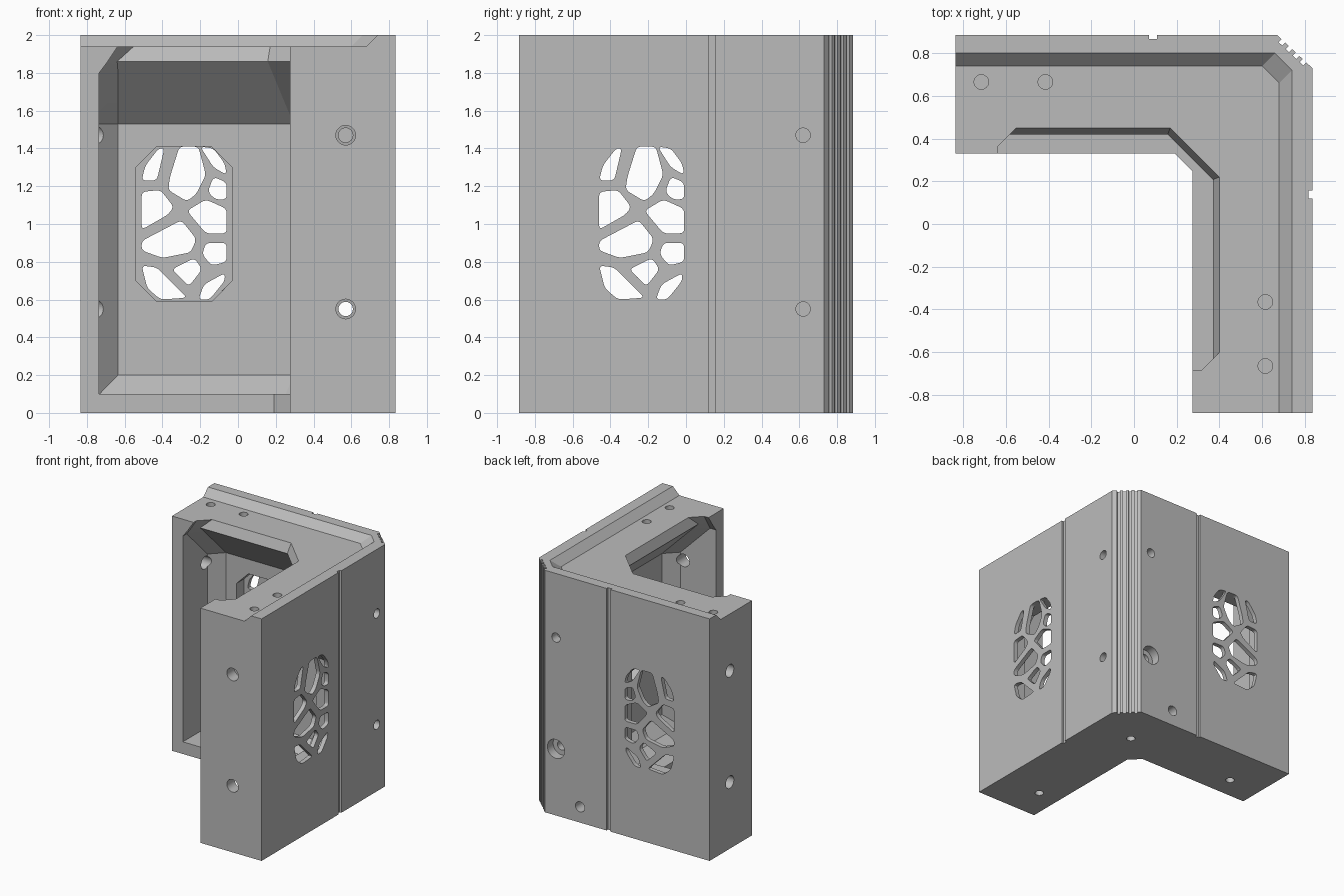
import bpy, bmesh
from math import cos, sin, tau, radians
from mathutils import Vector, Matrix

old = bpy.data.objects.get("Cube")
if old:
    bpy.data.objects.remove(old, do_unlink=True)

grey = bpy.data.materials.new("warm_grey_plastic")
grey.use_nodes = True
colour = (0.5, 0.5, 0.5, 1)
grey.diffuse_color = colour
grey.node_tree.nodes["Principled BSDF"].inputs["Base Color"].default_value = colour

# Swaps the two arms of the corner: back arm <-> right arm
SWAP = Matrix(((0, 1, 0, -0.05), (1, 0, 0, 0.05), (0, 0, 1, 0), (0, 0, 0, 1)))
X, Y, Z = Vector((1, 0, 0)), Vector((0, 1, 0)), Vector((0, 0, 1))


def loft(bm, rings):
    """Closed solid through rings with equal point counts."""
    loops = [[bm.verts.new(p) for p in ring] for ring in rings]
    bm.faces.new(loops[0])
    bm.faces.new(loops[-1])
    n = len(loops[0])
    for a, b in zip(loops, loops[1:]):
        for i in range(n):
            j = (i + 1) % n
            bm.faces.new((a[i], a[j], b[j], b[i]))


def prism(bm, points, direction):
    points = [Vector(p) for p in points]
    loft(bm, [points, [p + direction for p in points]])


def rod(bm, start, direction, radius):
    """Round hole cutter."""
    u = Z if abs(direction.z) < 0.001 else X
    v = direction.normalized().cross(u)
    ring = [Vector(start) + radius * (u * cos(tau * i / 32) + v * sin(tau * i / 32)) for i in range(32)]
    prism(bm, ring, direction)


def make(name, bm, triangulate=True):
    bmesh.ops.recalc_face_normals(bm, faces=bm.faces)
    if triangulate:
        bmesh.ops.triangulate(bm, faces=bm.faces)
    mesh = bpy.data.meshes.new(name)
    bm.to_mesh(mesh)
    bm.free()
    mesh.materials.append(grey)
    obj = bpy.data.objects.new(name, mesh)
    bpy.context.collection.objects.link(obj)
    return obj


def cut(target, build, both_arms=False):
    """Subtract a solid, and its twin on the other arm if wanted."""
    for matrix in (Matrix(), SWAP)[:2 if both_arms else 1]:
        bm = bmesh.new()
        build(bm)
        bm.transform(matrix)
        tool = make("cutter", bm)
        tool.hide_render = True
        mod = target.modifiers.new("cut", 'BOOLEAN')
        mod.operation, mod.solver, mod.object = 'DIFFERENCE', 'EXACT', tool
        bpy.context.view_layer.objects.active = target
        bpy.ops.object.modifier_apply(modifier=mod.name)
        bpy.data.objects.remove(tool, do_unlink=True)


def rounded(points, trim=0.025, steps=4):
    """Round polygon corners with short curves."""
    out = []
    for i, p in enumerate(points):
        a, b = points[i - 1] - p, points[(i + 1) % len(points)] - p
        a, b = (d.normalized() * min(trim, d.length * 0.45) for d in (a, b))
        for k in range(steps + 1):
            t = k / steps
            out.append(p + a * (1 - t) ** 2 + b * t ** 2)
    return out


# Body outline: L shape with outer grooves and a ribbed outer corner
start, end = Vector((0.67, 0.885, 0)), Vector((0.835, 0.73, 0))
inward = Vector((-0.014, -0.014, 0))
ribs = [start]
for i in range(4):
    a, b = (start.lerp(end, 0.13 + 0.2 * i + w) for w in (0, 0.1))
    ribs += [a, a + inward, b + inward, b]
ribs.append(end)
groove = [Vector(p) for p in ((0.07, 0.885, 0), (0.07, 0.867, 0), (0.107, 0.867, 0), (0.107, 0.885, 0))]
outline = [Vector((-0.835, 0.885, 0))] + groove + ribs
outline += [SWAP @ p for p in reversed(groove)]
outline += [Vector((x, y, 0)) for x, y in
            ((0.835, -0.885), (0.275, -0.885), (0.275, 0.245), (0.19, 0.33), (-0.835, 0.33))]
bm = bmesh.new()
prism(bm, outline, Z * 2)
body = make("corner_bracket", bm, False)


# Lowered top, leaving a bevelled ridge along the outer edges
def top_step(bm):
    rings = []
    for z, s in ((1.94, 0), (2, 0.06), (2.1, 0.06)):
        rings.append([(-2, 0.74 + s, z), (0.6 + s, 0.74 + s, z), (0.68 + s, 0.66 + s, z),
                      (0.68 + s, -2, z), (-2, -2, z)])
    loft(bm, rings)


cut(body, top_step)


# Hollow inside: height, depth from outer face, end position, end chamfer
def hollow(bm):
    rings = []
    for z, d, e, c in ((0.1, 0.235, -0.735, 0.002), (0.2, 0.135, -0.735, 0.1),
                       (1.53, 0.135, -0.735, 0.1), (1.8, 0.405, -0.735, 0.1),
                       (1.86, 0.465, -0.69, 0.05), (1.94, 0.435, -0.637, 0.085),
                       (1.98, 0.42, -0.61, 0.085)):
        x, y, e2 = 0.835 - d, 0.885 - d, e - 0.05
        leg = 0.23 + 0.586 * (0.435 - d)
        plan = ((e, 0), (e, y - c), (e + c, y), (x - leg, y), (x, y - leg),
                (x, e2 + c), (x - c, e2), (0, e2), (0, 0))
        rings.append([(px, py, z) for px, py in plan])
    loft(bm, rings)


cut(body, hollow)


# Eight-sided pocket that thins the wall behind each grille
def pocket(bm):
    l, r, b, t, c = -0.54, -0.03, 0.59, 1.41, 0.11
    plan = ((l, b + c), (l, t - c), (l + c, t), (r - c, t), (r, t - c), (r, b + c), (r - c, b), (l + c, b))
    prism(bm, [(x, 0.6, z) for x, z in plan], Y * 0.25)


cut(body, pocket, True)

# Grille openings, in hundredths (x, z)
CELLS = (
    ((-51, 123), (-49, 131), (-42, 140), (-39, 140), (-43, 123)),
    ((-31, 141), (-21, 141), (-17, 126), (-22, 116), (-27, 112), (-37, 118), (-36, 125)),
    ((-20, 141), (-13, 140), (-7, 132), (-6, 126), (-13, 130)),
    ((-13, 125), (-6, 122), (-6, 113), (-12, 113), (-16, 117)),
    ((-51, 117), (-41, 118), (-34, 109), (-37, 105), (-51, 97)),
    ((-27, 107), (-17, 113), (-6, 108), (-6, 95), (-17, 95)),
    ((-51, 91), (-30, 102), (-22, 92), (-25, 85), (-40, 82), (-51, 86)),
    ((-17, 90), (-6, 90), (-6, 80), (-14, 78), (-19, 84)),
    ((-51, 78), (-43, 77), (-27, 61), (-41, 60), (-48, 66)),
    ((-35, 76), (-23, 82), (-19, 76), (-26, 67)),
    ((-21, 60), (-18, 68), (-7, 74), (-7, 70), (-15, 60)),
)


def grille(bm):
    for cell in CELLS:
        prism(bm, rounded([Vector((x / 100, 0.8, z / 100)) for x, z in cell]), Y * 0.2)


cut(body, grille, True)


# Screw holes through the outer walls, their wide seats, and the end wall holes
def wall_holes(bm):
    for z in (0.55, 1.47):
        rod(bm, (0.57, 0.3, z), Y * 0.7, 0.038)


def screw_seats(bm):
    for z in (0.55, 1.47):
        rod(bm, (0.57, 0.81, z), Y * 0.2, 0.078)


def end_holes(bm):
    for z in (0.55, 1.47):
        rod(bm, (-1.2, 0.62, z), X * 0.6, 0.052)


def top_holes(bm):
    for x in (-0.715, -0.415):
        rod(bm, (x, 0.665, 1.75), Z * 0.3, 0.034)


for holes in (wall_holes, screw_seats, end_holes, top_holes):
    cut(body, holes, True)


# Floor holes and the single cable hole low in the back
def floor_holes(bm):
    for x, y in ((-0.545, 0.515), (0.465, 0.515), (0.465, -0.595)):
        rod(bm, (x, y, -0.1), Z * 0.26, 0.034)


cut(body, floor_holes)
cut(body, lambda bm: rod(bm, (0.35, 0.5, 0.13), Y * 0.5, 0.042))

# Smooth round holes, keep all other edges crisp
bpy.ops.object.select_all(action='DESELECT')
body.select_set(True)
bpy.context.view_layer.objects.active = body
bpy.ops.object.shade_smooth_by_angle(angle=radians(20))
